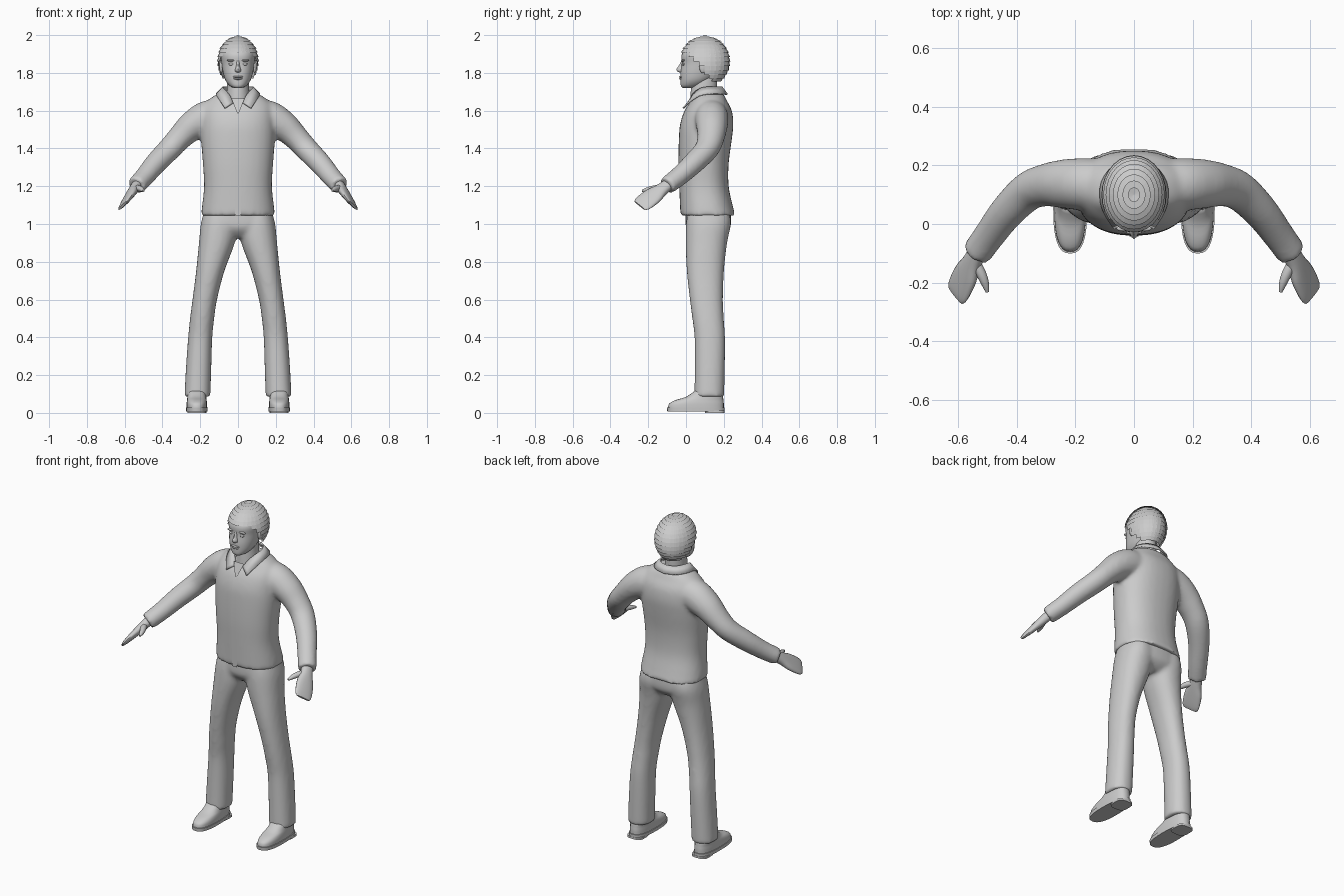
import bpy, bmesh, math
from mathutils import Vector as V

if "Cube" in bpy.data.objects:
    bpy.data.objects.remove(bpy.data.objects["Cube"])

GREY = bpy.data.materials.new("plain_grey")
GREY.diffuse_color = (0.6, 0.6, 0.6, 1)
GREY.use_nodes = True
GREY.node_tree.nodes["Principled BSDF"].inputs["Base Color"].default_value = GREY.diffuse_color
SIDES = (1, -1)


def finish(name, bm, angle=40, remesh=0):
    bmesh.ops.recalc_face_normals(bm, faces=bm.faces)
    me = bpy.data.meshes.new(name)
    bm.to_mesh(me)
    bm.free()
    me.materials.append(GREY)
    me.shade_smooth()
    me.set_sharp_from_angle(angle=math.radians(angle))
    ob = bpy.data.objects.new(name, me)
    bpy.context.collection.objects.link(ob)
    if remesh:  # fuse overlapping volumes into one soft garment
        r = ob.modifiers.new("fuse", 'REMESH')
        r.mode, r.voxel_size, r.use_smooth_shade = 'VOXEL', remesh, True
        s = ob.modifiers.new("soften", 'SMOOTH')
        s.factor, s.iterations = 0.5, 8
    return ob


def spline(rows, steps):
    """Catmull-Rom interpolation of parameter rows."""
    out = []
    for i in range(len(rows) - 1):
        p = [rows[max(0, min(len(rows) - 1, i + k))] for k in (-1, 0, 1, 2)]
        for s in range(steps):
            t = s / steps
            out.append([0.5 * (2*b + (c - a)*t + (2*a - 5*b + 4*c - d)*t*t
                               + (3*b - a - 3*c + d)*t**3) for a, b, c, d in zip(*p)])
    return out + [list(rows[-1])]


def loft(bm, rings, n=2.0, seg=32):
    """Skin a list of (centre, u, v) superellipse rings and cap the ends."""
    def power(a):
        return math.copysign(abs(a) ** (2 / n), a)
    loops = []
    for c, u, v in rings:
        angs = [2 * math.pi * k / seg for k in range(seg)]
        loops.append([bm.verts.new(c + u * power(math.cos(a)) + v * power(math.sin(a)))
                      for a in angs])
    for a, b in zip(loops, loops[1:]):
        for k in range(seg):
            bm.faces.new((a[k], a[(k+1) % seg], b[(k+1) % seg], b[k]))
    bm.faces.new(loops[0])
    bm.faces.new(loops[-1])


def stack(bm, rows, n=2.0, steps=4, cx=0):
    """Horizontal rings from rows of (z, half width, front y, back y)."""
    loft(bm, [(V((cx, (f+b)/2, z)), V((w, 0, 0)), V((0, (b-f)/2, 0)))
              for z, w, f, b in spline(rows, steps)], n)


def tube(bm, rows, side=1, steps=4, seg=24):
    """Tube along rows of (x, y, z, horizontal radius, other radius)."""
    pts = spline(rows, steps)
    cs = [V((p[0] * side, p[1], p[2])) for p in pts]
    rings = []
    for i, p in enumerate(pts):
        t = (cs[min(i+1, len(cs)-1)] - cs[max(i-1, 0)]).normalized()
        u = t.cross(V((0, 0, 1))).normalized()
        rings.append((cs[i], u * p[3], u.cross(t) * p[4]))
    loft(bm, rings, 2, seg)


def blob(bm, c, r):
    for v in bmesh.ops.create_uvsphere(bm, u_segments=16, v_segments=10, radius=1)["verts"]:
        v.co = V(c) + V((v.co.x * r[0], v.co.y * r[1], v.co.z * r[2]))


# shirt: body and both sleeves
torso = [(1.045, .197, -.03, .262), (1.10, .19, -.032, .247), (1.2, .18, -.036, .226),
         (1.32, .186, -.04, .226), (1.45, .196, -.038, .243), (1.53, .196, -.031, .251),
         (1.60, .19, -.008, .243), (1.65, .165, .025, .218), (1.685, .115, .04, .2),
         (1.70, .075, .055, .175)]
sleeve = [(.06, .13, 1.58, .085, .08), (.16, .135, 1.562, .09, .092), (.24, .137, 1.52, .084, .08),
          (.305, .132, 1.46, .073, .067), (.363, .11, 1.397, .067, .061),
          (.435, .04, 1.322, .06, .057), (.495, -.04, 1.25, .054, .051),
          (.54, -.102, 1.203, .052, .048)]
bm = bmesh.new()
stack(bm, torso, 2.3)
for s in SIDES:
    tube(bm, sleeve, s)
finish("shirt", bm, remesh=.011)

# button strip down the shirt front
bm = bmesh.new()
rows = [r for r in spline(torso, 4) if r[0] < 1.59]
strip = [[bm.verts.new((x, r[2] - .003, r[0])) for x in (-.016, .016)] for r in rows]
for a, b in zip(strip, strip[1:]):
    bm.faces.new((a[0], a[1], b[1], b[0]))
finish("button_strip", bm)

# collar: folded band, open at the front
bm = bmesh.new()
upper = [(.022, .012, 1.645), (.05, .035, 1.69), (.078, .075, 1.72), (.08, .125, 1.728),
         (.05, .175, 1.728), (0, .192, 1.728)]
lower = [(.068, -.018, 1.615), (.095, .02, 1.652), (.116, .075, 1.683), (.112, .145, 1.692),
         (.07, .2, 1.69), (0, .222, 1.688)]
for s in SIDES:
    up, lo = spline(upper, 3), spline(lower, 3)
    va = [bm.verts.new((p[0] * s, p[1], p[2])) for p in up]
    vb = [bm.verts.new((p[0] * s, p[1], p[2])) for p in lo]
    for k in range(len(va) - 1):
        bm.faces.new((va[k], va[k+1], vb[k+1], vb[k]))
bmesh.ops.remove_doubles(bm, verts=bm.verts, dist=1e-4)
collar = finish("collar", bm)
collar.modifiers.new("thickness", 'SOLIDIFY').thickness = .008

# open neckline: thin triangular plate with two lapel edges
bm = bmesh.new()
bm.faces.new([bm.verts.new(p) for p in ((0, -.026, 1.575), (.035, .01, 1.665), (-.035, .01, 1.665))])
finish("neckline", bm)

# trousers: hips and both legs
leg = [(.085, .215, .069, .044, .202), (.25, .208, .067, .046, .206), (.4, .2, .064, .045, .207),
       (.5, .19, .064, .033, .2), (.6, .176, .065, .02, .196), (.75, .147, .075, .004, .201),
       (.9, .112, .095, -.002, .218), (1.0, .1, .097, 0, .238), (1.06, .1, .08, .01, .23)]
bm = bmesh.new()
stack(bm, [(.925, .06, .05, .18), (.95, .14, .02, .215), (.99, .19, -.002, .238),
           (1.08, .18, 0, .235)], 2.4)
for s in SIDES:
    loft(bm, [(V((x * s, (f+b)/2, z)), V((w, 0, 0)), V((0, (b-f)/2, 0)))
              for z, x, w, f, b in spline(leg, 4)], 2.2)
finish("trousers", bm, remesh=.011)

# shoes: upper, sole and heel
for s in SIDES:
    side = "left" if s > 0 else "right"
    cx = .218 * s
    bm = bmesh.new()
    stack(bm, [(.028, .054, -.095, .2), (.05, .054, -.088, .2), (.068, .052, -.055, .198),
               (.085, .05, 0, .196), (.115, .048, .045, .19)], 2.5, 3, cx)
    finish(side + "_shoe", bm)
    bm = bmesh.new()
    stack(bm, [(.008, .057, -.099, .204), (.028, .058, -.101, .205)], 2.6, 1, cx)
    stack(bm, [(0, .05, .1, .205), (.012, .05, .1, .205)], 3.5, 1, cx)
    finish(side + "_sole", bm)

# hands: flat mitten of closed fingers plus thumb
for s in SIDES:
    bm = bmesh.new()
    a, b = V((.535, -.095, 1.207)), V((.61, -.245, 1.097))
    wide = V((.06, .075, -.06)).normalized()
    thin = (b - a).cross(wide).normalized()
    flip = lambda p: V((p.x * s, p.y, p.z))
    rings = [(flip(a.lerp(b, t)), flip(wide * w), flip(thin * h)) for t, w, h in
             spline([(0, .032, .027), (.25, .038, .025), (.5, .052, .021), (.75, .055, .016),
                     (.92, .052, .011), (1, .042, .006)], 3)]
    loft(bm, rings, 2.3, 20)
    tube(bm, [(.545, -.125, 1.19, .018, .018), (.522, -.17, 1.188, .017, .016),
              (.508, -.205, 1.182, .013, .012), (.501, -.232, 1.175, .006, .006)], s, 3, 12)
    finish(("left" if s > 0 else "right") + "_hand", bm)

# head and neck
bm = bmesh.new()
stack(bm, [(1.62, .07, .02, .17), (1.7, .06, .025, .165), (1.75, .058, .03, .165),
           (1.8, .055, .035, .16)])
finish("neck", bm)
bm = bmesh.new()
stack(bm, [(1.72, .022, -.018, .045), (1.732, .044, -.027, .085), (1.76, .066, -.029, .13),
           (1.80, .079, -.029, .17), (1.85, .087, -.023, .195), (1.90, .092, -.022, .2),
           (1.95, .074, .015, .19), (1.975, .04, .06, .14)], 2.2)
finish("head", bm)

# face details
bm = bmesh.new()
loft(bm, [(V((0, -.015, z)), V((w, 0, 0)), V((0, d, 0))) for z, w, d in
          spline([(1.865, .008, .01), (1.84, .01, .022), (1.818, .017, .036),
                  (1.806, .016, .028), (1.802, .008, .015)], 3)], 1.8, 12)
finish("nose", bm, 60)
bm = bmesh.new()
for s in SIDES:
    blob(bm, (.035 * s, -.013, 1.846), (.015, .008, .007))
finish("eyes", bm)
bm = bmesh.new()
for s in SIDES:
    blob(bm, (.037 * s, -.015, 1.866), (.023, .01, .006))
finish("eyebrows", bm)
bm = bmesh.new()
blob(bm, (0, -.026, 1.779), (.027, .011, .006))
blob(bm, (0, -.025, 1.769), (.023, .011, .006))
finish("lips", bm)
bm = bmesh.new()
for s in SIDES:
    blob(bm, (.088 * s, .09, 1.832), (.011, .02, .034))
finish("ears", bm)

# hair: cap trimmed along the hairline, covered by small overlapping locks
C = V((0, .1, 1.862))


def hairline(y):
    if y < .02:
        return 1.905
    return 1.905 - .07 * (y - .02) / .07 if y < .09 else max(1.765, 1.835 - 1.4 * (y - .09))


bm = bmesh.new()
bmesh.ops.create_uvsphere(bm, u_segments=28, v_segments=18, radius=1)
for v in bm.verts:
    v.co = C + V((v.co.x * .104, v.co.y * .128, v.co.z * .132))
bmesh.ops.delete(bm, geom=[f for f in bm.faces if f.calc_center_median().z <
                           hairline(f.calc_center_median().y)], context='FACES')
locks = bmesh.new()
for f in bm.faces:
    mid = f.calc_center_median()
    out = (mid - C).normalized()
    ring = [mid + (v.co - mid) * 1.25 + out * (.007 if v.co.z < mid.z else .0)
            for v in f.verts]
    locks.faces.new([locks.verts.new(p) for p in ring])
finish("hair_cap", bm)
finish("hair_locks", locks, 20)
